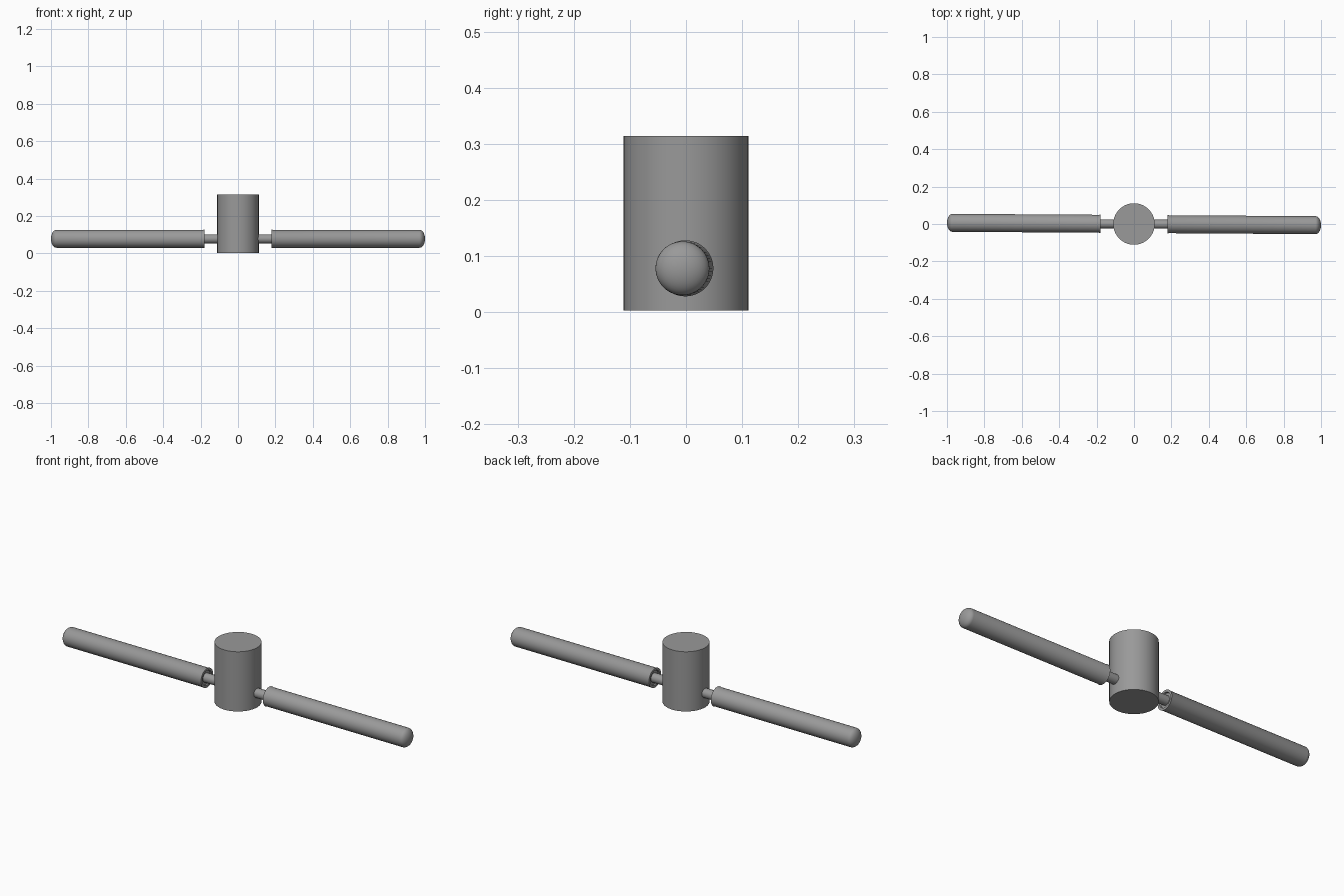
import bpy, bmesh
from math import pi, cos, sin, atan
from mathutils import Matrix

if "Cube" in bpy.data.objects:
    bpy.data.objects.remove(bpy.data.objects["Cube"])

TILT = -atan(0.0065)   # handles are very slightly yawed

# Dark grey finish shared by all parts
dark = bpy.data.materials.new("dark_grey")
dark.diffuse_color = (0.32, 0.32, 0.32, 1)
dark.use_nodes = True
dark.node_tree.nodes["Principled BSDF"].inputs["Base Color"].default_value = dark.diffuse_color


def lathe(name, profile, matrix, segments=48):
    """Spin (radius, height) points around z, then place with matrix."""
    bm = bmesh.new()
    vs = [bm.verts.new((r, 0, h)) for r, h in profile]
    for a, b in zip(vs, vs[1:]):
        bm.edges.new((a, b))
    bmesh.ops.spin(bm, geom=bm.verts[:] + bm.edges[:], cent=(0, 0, 0),
                   axis=(0, 0, 1), angle=2 * pi, steps=segments)
    bmesh.ops.remove_doubles(bm, verts=bm.verts[:], dist=1e-5)
    bmesh.ops.recalc_face_normals(bm, faces=bm.faces[:])
    me = bpy.data.meshes.new(name)
    bm.to_mesh(me)
    bm.free()
    me.materials.append(dark)
    ob = bpy.data.objects.new(name, me)
    bpy.context.collection.objects.link(ob)
    ob.matrix_world = matrix
    bpy.context.view_layer.objects.active = ob
    ob.select_set(True)
    bpy.ops.object.shade_smooth_by_angle(angle=0.55)
    ob.select_set(False)
    return ob


# Upright head
lathe("head", [(0, 0.003), (0.111, 0.003), (0.111, 0.314), (0, 0.314)], Matrix())

# Shared axis of rod and grips, pointing along +x
axis = (Matrix.Translation((0, 0, 0.078)) @ Matrix.Rotation(TILT, 4, 'Z')
        @ Matrix.Rotation(pi / 2, 4, 'Y'))

# Thin rod through the head into both grips
lathe("cross_rod", [(0, -0.3), (0.024, -0.3), (0.024, 0.3), (0, 0.3)], axis, 32)

# Grips: small lip and shallow recess at the inner end, domed outer end
dome = [(0.048 * cos(t), 0.97 + 0.03 * sin(t))
        for t in (i * pi / 20 for i in range(1, 10))]
grip = [(0, 0.186), (0.036, 0.186), (0.038, 0.179), (0.05, 0.179),
        (0.048, 0.185), (0.048, 0.97)] + dome + [(0, 1.0)]
for side, turn in (("right", 0), ("left", pi)):
    lathe("grip_" + side, grip, axis @ Matrix.Rotation(turn, 4, 'X'))
